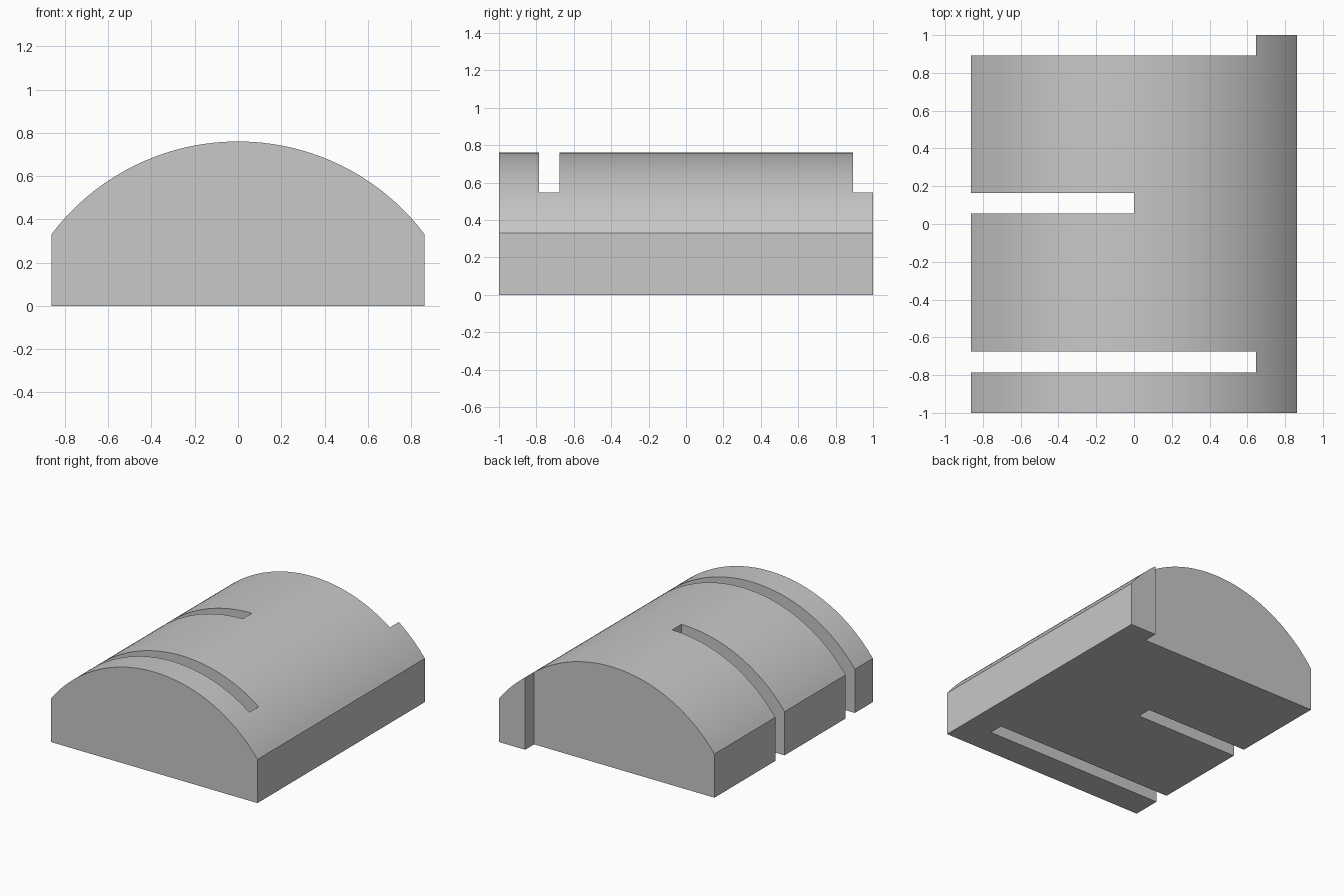
import bpy
import bmesh
import math

if "Cube" in bpy.data.objects:
    bpy.data.objects.remove(bpy.data.objects["Cube"], do_unlink=True)

HALF_WIDTH, HALF_LENGTH = 0.863, 1.0
SIDE_HEIGHT, TOP_HEIGHT = 0.33, 0.76
SEGMENTS = 64

grey = bpy.data.materials.new("light grey")
grey.use_nodes = True
colour = (0.58, 0.58, 0.58, 1)
grey.diffuse_color = colour
grey.node_tree.nodes["Principled BSDF"].inputs["Base Color"].default_value = colour


def arch_profile():
    """Flat base, upright sides and a circular arc on top."""
    rise = TOP_HEIGHT - SIDE_HEIGHT
    radius = (HALF_WIDTH ** 2 + rise ** 2) / (2 * rise)
    half_angle = math.asin(HALF_WIDTH / radius)
    points = [(-HALF_WIDTH, 0), (HALF_WIDTH, 0)]
    for i in range(SEGMENTS + 1):
        a = half_angle * (1 - 2 * i / SEGMENTS)
        points.append((radius * math.sin(a), TOP_HEIGHT - radius + radius * math.cos(a)))
    return points


def extruded_block(name, profile, y0, y1):
    bm = bmesh.new()
    face = bm.faces.new([bm.verts.new((x, y0, z)) for x, z in profile])
    result = bmesh.ops.extrude_face_region(bm, geom=[face])
    moved = [v for v in result["geom"] if isinstance(v, bmesh.types.BMVert)]
    bmesh.ops.translate(bm, verts=moved, vec=(0, y1 - y0, 0))
    bmesh.ops.recalc_face_normals(bm, faces=bm.faces)
    mesh = bpy.data.meshes.new(name)
    bm.to_mesh(mesh)
    bm.free()
    obj = bpy.data.objects.new(name, mesh)
    bpy.context.collection.objects.link(obj)
    return obj


# Arched body
body = extruded_block("arched_body", arch_profile(), -HALF_LENGTH, HALF_LENGTH)
body.data.materials.append(grey)
bpy.context.view_layer.objects.active = body
body.select_set(True)

# Slots and rear step, open on the right side: inner x, start y, end y
cuts = {
    "front_slot": (0.645, -0.785, -0.675),
    "middle_slot": (0.0, 0.055, 0.165),
    "rear_step": (0.645, 0.893, 1.2),
}
for name, (x, y0, y1) in cuts.items():
    box = [(-1.2, -0.2), (x, -0.2), (x, 1.0), (-1.2, 1.0)]
    cutter = extruded_block(name + "_cutter", box, y0, y1)
    cutter.hide_render = True
    mod = body.modifiers.new(name, "BOOLEAN")
    mod.operation = "DIFFERENCE"
    mod.solver = "EXACT"
    mod.object = cutter
    bpy.ops.object.modifier_apply(modifier=mod.name)
    bpy.data.objects.remove(cutter, do_unlink=True)

bpy.ops.object.shade_smooth_by_angle(angle=math.radians(25))
